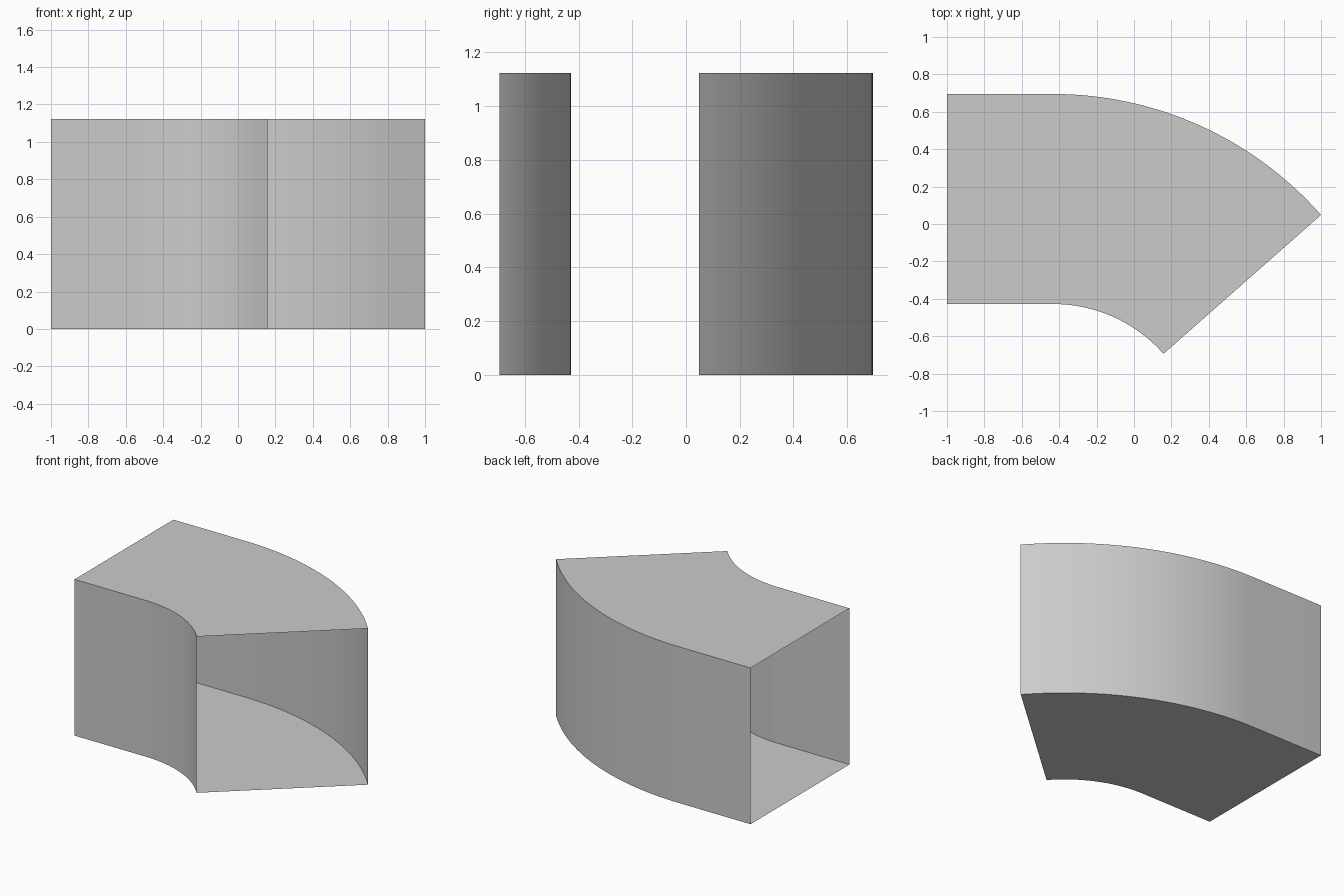
import bpy, bmesh, math

if "Cube" in bpy.data.objects:
    bpy.data.objects.remove(bpy.data.objects["Cube"])

HEIGHT = 1.123
R_OUT, R_IN = 1.909, 0.786
CX, CY = -0.432, -1.214
ANGLE = math.radians(48.6)
STEPS = 32


def side(radius):
    """Plan line of one side wall: straight run, then the bend."""
    pts = [(-1.0, CY + radius)]
    for i in range(STEPS + 1):
        a = ANGLE * i / STEPS
        pts.append((CX + radius * math.sin(a), CY + radius * math.cos(a)))
    return pts


# Rectangular duct elbow: thin sheet walls, open at both ends
bm = bmesh.new()
rings = []
for (ox, oy), (ix, iy) in zip(side(R_OUT), side(R_IN)):
    rings.append([bm.verts.new(p) for p in
                  ((ox, oy, 0), (ox, oy, HEIGHT), (ix, iy, HEIGHT), (ix, iy, 0))])
for a, b in zip(rings, rings[1:]):
    for k in range(4):
        n = (k + 1) % 4
        bm.faces.new((a[k], a[n], b[n], b[k]))

# Point the walls outwards
bm.normal_update()
top = max(bm.faces, key=lambda f: f.calc_center_median().z)
if top.normal.z < 0:
    bmesh.ops.reverse_faces(bm, faces=bm.faces[:])

mesh = bpy.data.meshes.new("duct_elbow")
bm.to_mesh(mesh)
bm.free()
duct = bpy.data.objects.new("duct_elbow", mesh)
bpy.context.collection.objects.link(duct)

# Smooth bend, sharp corners
bpy.context.view_layer.objects.active = duct
duct.select_set(True)
bpy.ops.object.shade_smooth_by_angle(angle=math.radians(30))
